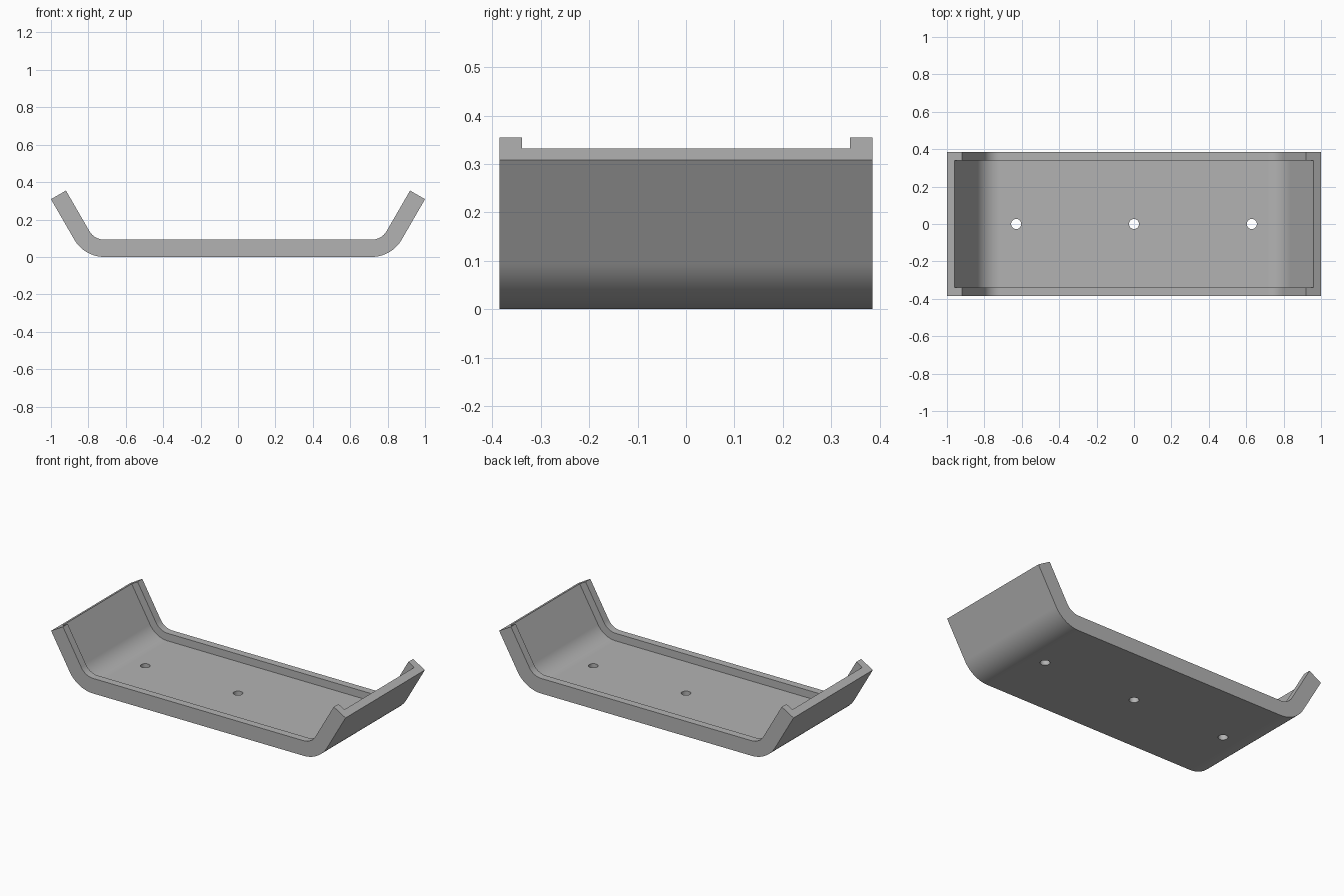
import bpy, bmesh
from math import radians, sin, cos, tan

if "Cube" in bpy.data.objects:
    bpy.data.objects.remove(bpy.data.objects["Cube"])

THICK, HALF_Y, LIP = 0.0925, 0.385, 0.046
FLOOR = THICK / 2
BEND_X, RADIUS, ANGLE = 0.715, 0.185, radians(60)
TIP_X = 1.0
STEPS = 16

grey = bpy.data.materials.new("light grey")
grey.use_nodes = True
colour = (0.45, 0.45, 0.45, 1)
grey.diffuse_color = colour
grey.node_tree.nodes["Principled BSDF"].inputs["Base Color"].default_value = colour

# Right half of the underside path: x, z and slope angle
half = []
for i in range(STEPS + 1):
    a = ANGLE * i / STEPS
    half.append((BEND_X + RADIUS * sin(a), RADIUS * (1 - cos(a)), a))
x, z, a = half[-1]
half.append((TIP_X, z + (TIP_X - x) * tan(a), a))
path = [(-x, z, -a) for x, z, a in reversed(half)] + half

# Shallow channel section: y and height above the underside
inner = HALF_Y - LIP
section = [(-HALF_Y, 0), (HALF_Y, 0), (HALF_Y, THICK), (inner, THICK),
           (inner, FLOOR), (-inner, FLOOR), (-inner, THICK), (-HALF_Y, THICK)]

# Sweep the section along the path
bm = bmesh.new()
rings = [[bm.verts.new((x - h * sin(a), y, z + h * cos(a))) for y, h in section]
         for x, z, a in path]
for r, s in zip(rings, rings[1:]):
    for k in range(len(section)):
        n = (k + 1) % len(section)
        bm.faces.new((r[k], r[n], s[n], s[k]))
bm.faces.new(rings[0])
bm.faces.new(rings[-1])
bmesh.ops.recalc_face_normals(bm, faces=bm.faces)
mesh = bpy.data.meshes.new("curved_tray")
bm.to_mesh(mesh)
bm.free()
tray = bpy.data.objects.new("curved_tray", mesh)
bpy.context.collection.objects.link(tray)
mesh.materials.append(grey)


def select_tray():
    bpy.ops.object.select_all(action='DESELECT')
    tray.select_set(True)
    bpy.context.view_layer.objects.active = tray


# Three screw holes through the floor
for hole_x in (-0.63, 0, 0.63):
    bpy.ops.mesh.primitive_cylinder_add(vertices=32, radius=0.027, depth=0.3,
                                        location=(hole_x, 0, 0))
    cutter = bpy.context.object
    cutter.name = "hole_cutter"
    cutter.hide_render = True
    cutter.data.materials.append(grey)
    select_tray()
    cut = tray.modifiers.new("screw_hole", 'BOOLEAN')
    cut.operation = 'DIFFERENCE'
    cut.solver = 'EXACT'
    cut.object = cutter
    bpy.ops.object.modifier_apply(modifier=cut.name)
    bpy.data.objects.remove(cutter)

# Smooth bends, crisp edges
select_tray()
bpy.ops.object.shade_smooth_by_angle(angle=radians(30))
weighted = tray.modifiers.new("flat_faces", 'WEIGHTED_NORMAL')
weighted.keep_sharp = True
